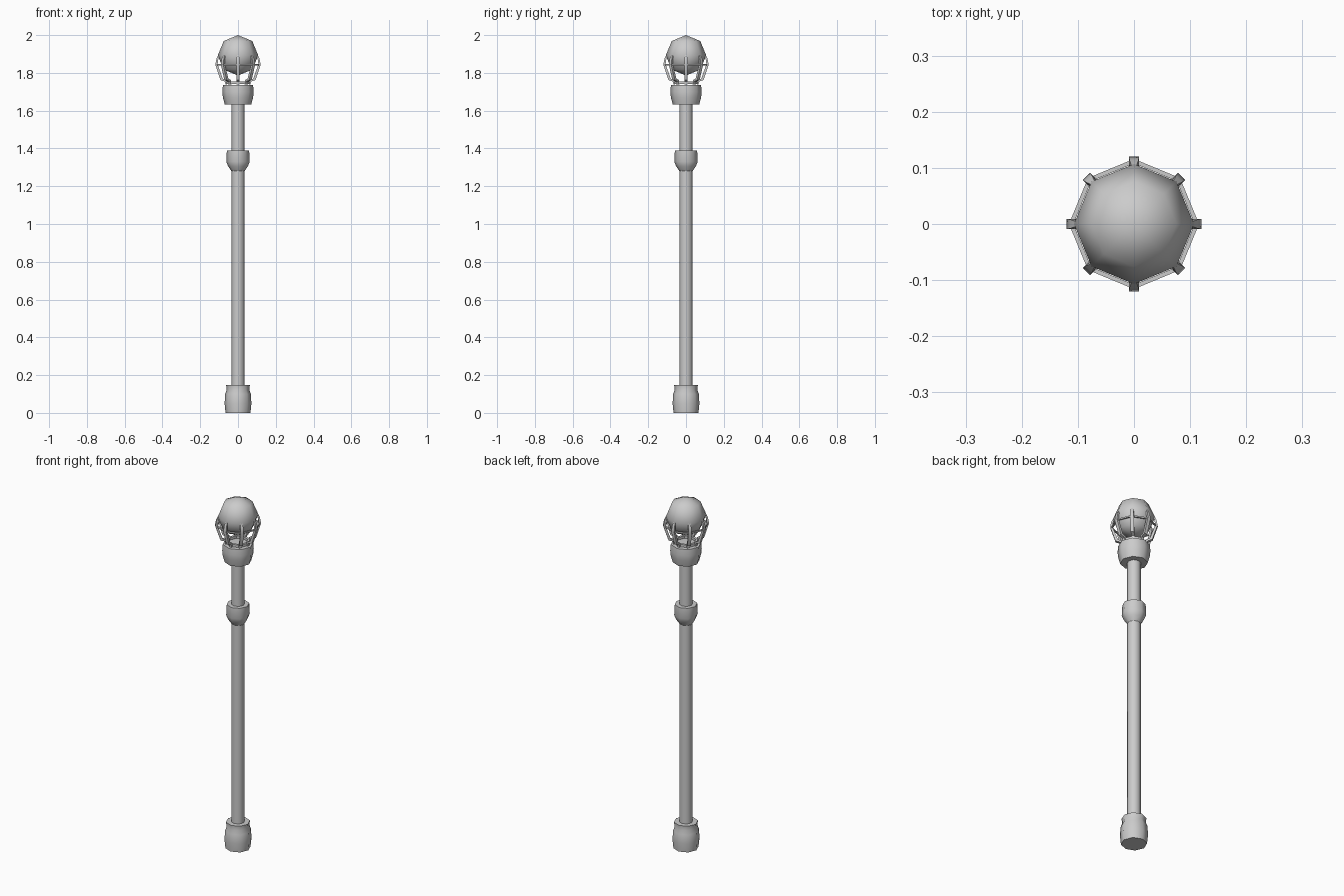
import bpy, bmesh, math
from mathutils import Matrix, Vector

cube = bpy.data.objects.get("Cube")
if cube:
    bpy.data.objects.remove(cube)

SIDES = 8

grey = bpy.data.materials.new("plain grey")
grey.use_nodes = True
grey.diffuse_color = (0.6, 0.6, 0.6, 1)
grey.node_tree.nodes["Principled BSDF"].inputs["Base Color"].default_value = (0.6, 0.6, 0.6, 1)


def finish(name, bm, angle):
    bmesh.ops.recalc_face_normals(bm, faces=bm.faces)
    mesh = bpy.data.meshes.new(name)
    bm.to_mesh(mesh)
    bm.free()
    mesh.materials.append(grey)
    obj = bpy.data.objects.new(name, mesh)
    bpy.context.collection.objects.link(obj)
    bpy.ops.object.select_all(action="DESELECT")
    obj.select_set(True)
    bpy.context.view_layer.objects.active = obj
    bpy.ops.object.shade_smooth_by_angle(angle=math.radians(angle))
    return obj


def bridge(bm, a, b):
    n = len(a)
    for i in range(n):
        bm.faces.new((a[i], a[(i + 1) % n], b[(i + 1) % n], b[i]))


def lathe(name, profile, closed=False, angle=50):
    """Turn (radius, height) points around the z axis."""
    bm = bmesh.new()
    rings = []
    for r, z in profile:
        rings.append([bm.verts.new((r * math.cos(math.tau * i / SIDES),
                                    r * math.sin(math.tau * i / SIDES), z))
                      for i in range(SIDES)])
    for a, b in zip(rings, rings[1:]):
        bridge(bm, a, b)
    if closed:
        bridge(bm, rings[-1], rings[0])
    else:
        bm.faces.new(rings[0])
        bm.faces.new(rings[-1])
    return finish(name, bm, angle)


def hoop(name, radius, z, half):
    """Thin square-section octagonal ring."""
    return lathe(name, [(radius - half, z - half), (radius + half, z - half),
                        (radius + half, z + half), (radius - half, z + half)], True, 30)


# Pole and its fittings
lathe("shaft", [(0.035, 0.1), (0.035, 1.68)])
lathe("foot", [(0.066, 0), (0.071, 0.05), (0.068, 0.1), (0.06, 0.122), (0.063, 0.148), (0.035, 0.148)])
lathe("grip_knob", [(0.035, 1.28), (0.052, 1.305), (0.062, 1.33), (0.059, 1.39), (0.035, 1.39)])
lathe("head_collar", [(0.07, 1.633), (0.08, 1.67), (0.083, 1.7), (0.08, 1.735), (0.05, 1.737)])
hoop("collar_ring", 0.058, 1.747, 0.007)

# Orb
bm = bmesh.new()
bmesh.ops.create_uvsphere(bm, u_segments=SIDES, v_segments=4, radius=0.107,
                          matrix=Matrix.Translation((0, 0, 1.893)))
finish("orb", bm, 80)

# Cage of claws around the orb: (radius, height, half thickness, half width)
path = [(0.062, 1.738, 0.005, 0.007), (0.064, 1.758, 0.006, 0.008),
        (0.087, 1.766, 0.007, 0.009), (0.114, 1.845, 0.006, 0.009),
        (0.109, 1.875, 0.005, 0.008), (0.096, 1.91, 0.001, 0.002)]
bm = bmesh.new()
for k in range(SIDES):
    turn = Matrix.Rotation(math.tau * k / SIDES, 3, "Z")
    loops = []
    for i, (r, z, t, w) in enumerate(path):
        before, after = path[max(i - 1, 0)], path[min(i + 1, len(path) - 1)]
        along = Vector((after[0] - before[0], 0, after[1] - before[1])).normalized()
        out = Vector((along.z, 0, -along.x)) * t
        side = Vector((0, w, 0))
        c = Vector((r, 0, z))
        loops.append([bm.verts.new(turn @ (c + out * a + side * b))
                      for a, b in ((-1, -1), (1, -1), (1, 1), (-1, 1))])
    for a, b in zip(loops, loops[1:]):
        bridge(bm, a, b)
    bm.faces.new(loops[0])
    bm.faces.new(loops[-1])
finish("cage_claws", bm, 30)
hoop("cage_hoop", 0.112, 1.843, 0.004)
